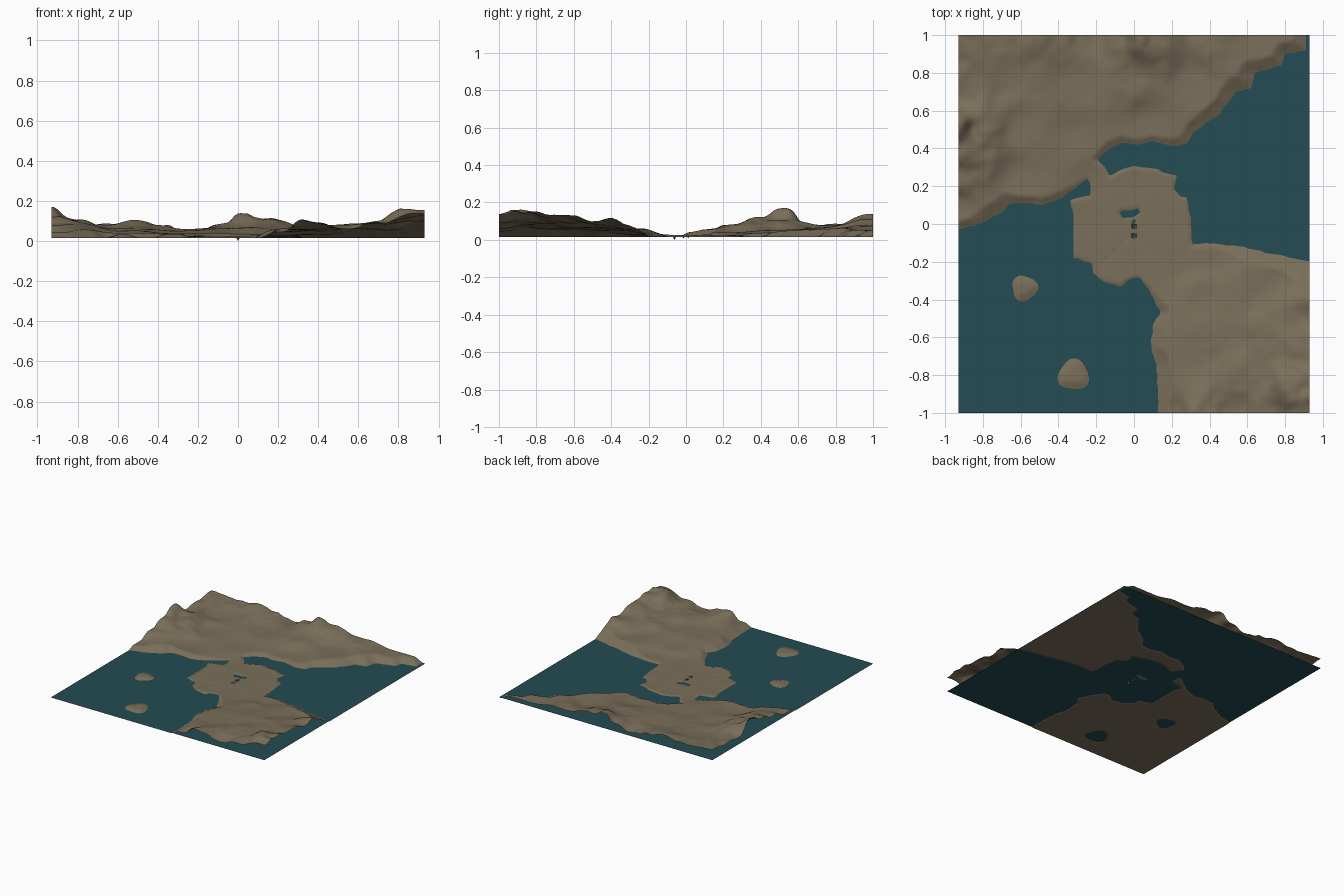
import bpy, bmesh, math
from mathutils import Vector, noise

if "Cube" in bpy.data.objects:
    bpy.data.objects.remove(bpy.data.objects["Cube"])

WATER, BED = 0.02, 0.016
HX, HY = 0.93, 1.0
NX, NY = 150, 162

def material(name, rgb):
    m = bpy.data.materials.new(name)
    m.diffuse_color = (*rgb, 1)
    m.use_nodes = True
    m.node_tree.nodes["Principled BSDF"].inputs["Base Color"].default_value = m.diffuse_color
    return m

earth = material("brown earth", (0.195, 0.158, 0.102))
sea = material("deep teal water", (0.017, 0.072, 0.088))

# Shoreline of the joined mainland (runs past the map edges)
COAST = [(-1.3, -.12), (-.93, -.03), (-.82, 0), (-.70, .06), (-.66, .11), (-.57, .11), (-.48, .10),
         (-.38, .14), (-.31, .19), (-.25, .24), (-.23, .22), (-.23, .15), (-.34, .13), (-.32, .04),
         (-.32, -.18), (-.22, -.21), (-.22, -.26), (-.15, -.31), (-.07, -.33), (-.02, -.29),
         (.03, -.28), (.08, -.35), (.14, -.46), (.10, -.54), (.09, -.66), (.12, -.74), (.13, -1),
         (.13, -1.4), (1.4, -1.4), (1.4, -.28), (.93, -.2), (.74, -.16), (.57, -.12), (.38, -.1),
         (.31, -.11), (.30, .02), (.28, .14), (.24, .15), (.21, .19), (.23, .26), (.16, .27),
         (.13, .29), (0, .31), (-.13, .26), (-.19, .34), (-.13, .40), (-.06, .43), (.02, .42),
         (.10, .44), (.2, .41), (.28, .43), (.32, .49), (.45, .58), (.54, .70), (.62, .72),
         (.64, .8), (.78, .84), (.80, .9), (.91, .92), (.91, 1.4), (-1.3, 1.4)]
POND = [(-.08, .07), (-.06, .03), (.01, .04), (.035, .06), (.02, .085), (-.03, .07)]
ISLANDS = [(-.58, -.34, .068), (-.32, -.80, .082)]

# Heights (x, y, z): north-west hills with back edge, then south-east hills
NORTH = [(-.93, .08, .04), (-.93, .25, .08), (-.93, .38, .12), (-.93, .52, .17), (-.93, .67, .07),
         (-.93, .82, .085), (-.93, 1, .10), (-.83, .5, .10), (-.67, 1, .085), (-.5, 1, .10),
         (-.37, 1, .08), (-.28, 1, .055), (-.2, 1, .045), (-.1, 1, .08), (.035, 1, .14),
         (.12, 1, .112), (.37, 1, .075), (.7, 1, .05), (-.65, .75, .06), (-.6, .5, .05),
         (-.6, .25, .035), (-.3, .75, .05), (-.3, .45, .037), (0, .75, .065), (.05, .52, .033),
         (.3, .75, .05)]
SOUTH = [(.93, -.3, .08), (.93, -.4, .11), (.93, -.5, .10), (.93, -.62, .13), (.93, -.88, .15),
         (.93, -1, .14), (.83, -.88, .155), (.7, -1, .09), (.55, -1, .06), (.34, -1, .105),
         (.2, -1, .045), (.3, -.7, .055), (.5, -.6, .065), (.7, -.6, .09), (.65, -.8, .09),
         (.35, -.35, .05), (.6, -.35, .06), (.75, -.3, .055), (.2, -.22, .025), (.4, -.18, .03)]
PLAIN = [(x, y, .023) for x in (-.2, 0, .2) for y in (-.2, 0, .2)]
POINTS = NORTH + SOUTH + PLAIN

def signed_distance(x, y, poly):
    """Positive inside the outline."""
    best, inside = 9.0, False
    for i, (bx, by) in enumerate(poly):
        ax, ay = poly[i - 1]
        dx, dy = bx - ax, by - ay
        t = max(0, min(1, ((x - ax) * dx + (y - ay) * dy) / (dx * dx + dy * dy)))
        best = min(best, (x - ax - t * dx) ** 2 + (y - ay - t * dy) ** 2)
        if (ay > y) != (by > y) and x < ax + (y - ay) * dx / dy:
            inside = not inside
    return math.sqrt(best) * (1 if inside else -1)

def hills(x, y):
    total = weight = 0
    for px, py, pz in POINTS:
        w = ((x - px) ** 2 + (y - py) ** 2 + .0004) ** -1.5
        total += w * pz
        weight += w
    h = total / weight
    rough = noise.noise(Vector((x * 9, y * 9, 3.1))) + .5 * noise.noise(Vector((x * 19, y * 19, 7.7)))
    return h + rough * .14 * max(0, h - .03)

def height(x, y):
    d = min(signed_distance(x, y, COAST), -signed_distance(x, y, POND))
    d += .006 * noise.noise(Vector((x * 22, y * 22, 0)))
    for cx, cy, r in ISLANDS:
        a = math.atan2(y - cy, x - cx)
        e = r * (1 + .1 * math.sin(3 * a + cx * 9)) - math.hypot(x - cx, y - cy)
        if e > -.03:
            return WATER + (min(.012, e * .3) if e > 0 else max(BED - WATER, e * .5))
    if d <= 0:
        return WATER + max(BED - WATER, d * .5)
    z = WATER + min(max(.0025, hills(x, y) - WATER), d * .5)
    # Two shallow forked gullies south of the pond
    if -.2 < y < -.05 and abs(abs(x) - (-.04 - y)) < .012:
        z = max(WATER + .001, z - .002)
    return z

def grid_object(name, nx, ny, zfunc, mat):
    bm = bmesh.new()
    rows = []
    for j in range(ny + 1):
        y = -HY + 2 * HY * j / ny
        row = []
        for i in range(nx + 1):
            x = -HX + 2 * HX * i / nx
            row.append(bm.verts.new((x, y, zfunc(x, y))))
        rows.append(row)
    for j in range(ny):
        for i in range(nx):
            bm.faces.new((rows[j][i], rows[j][i + 1], rows[j + 1][i + 1], rows[j + 1][i]))
    # Tiny sink holes in the central plain
    if nx > 1:
        for py, pz in ((-.06, 0), (-.015, .008), (.01, .01)):
            v = min(bm.verts, key=lambda v: v.co.x ** 2 + (v.co.y - py) ** 2)
            v.co.z = pz
    me = bpy.data.meshes.new(name)
    bm.to_mesh(me)
    bm.free()
    me.materials.append(mat)
    ob = bpy.data.objects.new(name, me)
    bpy.context.collection.objects.link(ob)
    return ob

# Land sheet with shallow sea bed, and the flat water sheet
land = grid_object("terrain", NX, NY, height, earth)
grid_object("water", 1, 1, lambda x, y: WATER, sea)

bpy.context.view_layer.objects.active = land
land.select_set(True)
bpy.ops.object.shade_smooth_by_angle(angle=math.radians(40))
